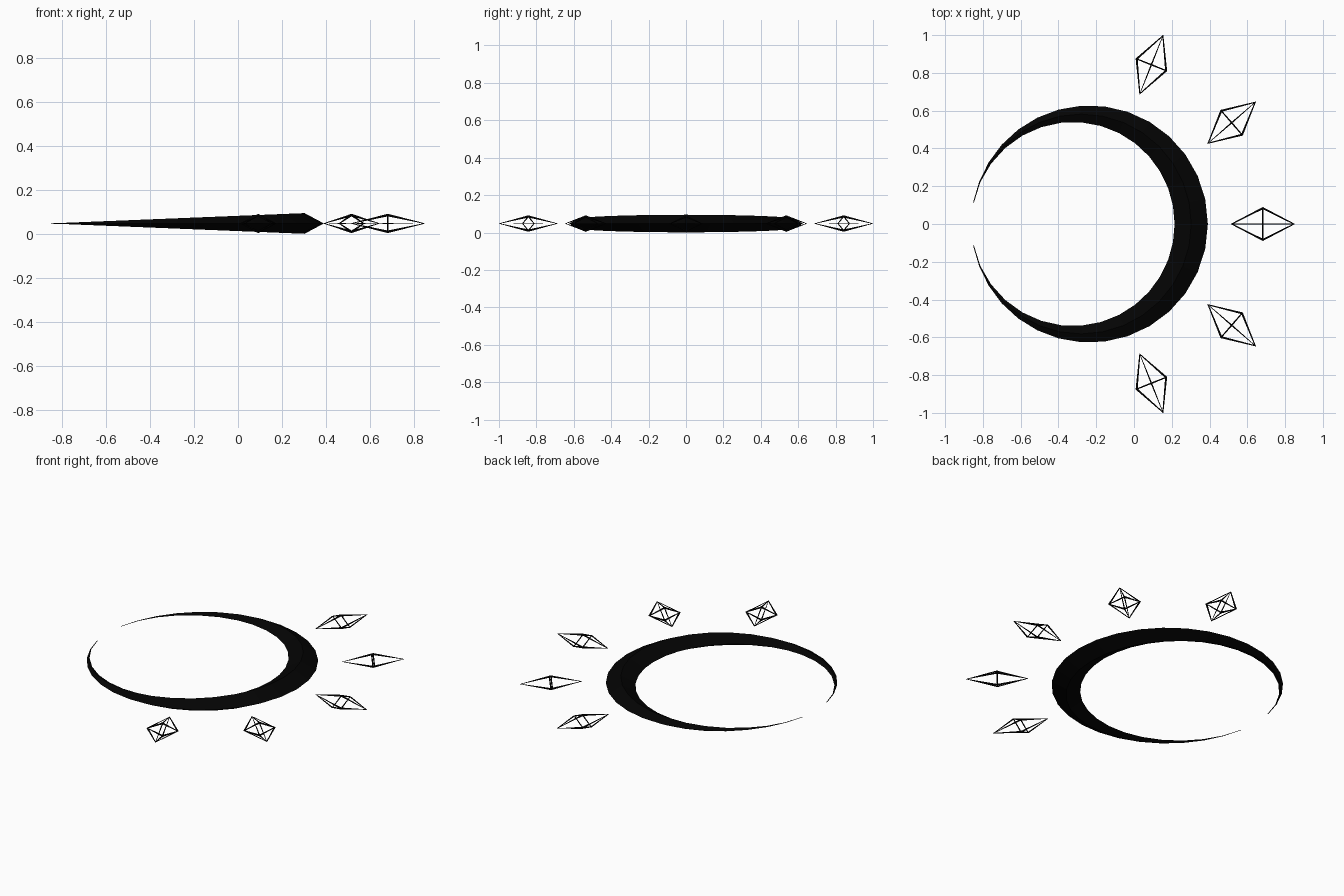
import bpy, bmesh
from math import sin, cos, pi, radians

if "Cube" in bpy.data.objects:
    bpy.data.objects.remove(bpy.data.objects["Cube"])

Z = 0.048  # mid height of everything

black = bpy.data.materials.new("black")
black.diffuse_color = (0.001, 0.001, 0.001, 1)
black.use_nodes = True
black.node_tree.nodes["Principled BSDF"].inputs["Base Color"].default_value = black.diffuse_color


def make_object(name, bm):
    bmesh.ops.recalc_face_normals(bm, faces=bm.faces)
    mesh = bpy.data.meshes.new(name)
    bm.to_mesh(mesh)
    bm.free()
    mesh.materials.append(black)
    obj = bpy.data.objects.new(name, mesh)
    bpy.context.collection.objects.link(obj)
    return obj


# Crescent: diamond section swept round a 32-step circle, tapering to both tips
def crescent(cx=-0.279, radius=0.582, steps=32):
    bm = bmesh.new()
    rings = []
    for i in range(-steps // 2 + 1, steps // 2):
        a = 2 * pi * i / steps
        t = max(0.025, (cx + radius * cos(a) + 0.86) / 1.163)
        ring = []
        for dr, dz in ((0.088, 0), (0, 0.047), (-0.088, 0), (0, -0.047)):
            r = radius + dr * t
            ring.append(bm.verts.new((cx + r * cos(a), r * sin(a), Z + dz * t)))
        rings.append(ring)
    for p, q in zip(rings, rings[1:]):
        for k in range(4):
            n = (k + 1) % 4
            bm.faces.new((p[k], p[n], q[n], q[k]))
    bm.faces.new(rings[0])
    bm.faces.new(rings[-1])
    make_object("crescent", bm)


# Ray: stretched octahedron reduced to thin edge bars
def ray(name, x, y, angle, length=0.165, width=0.084, height=0.038):
    ca, sa = cos(angle), sin(angle)
    bm = bmesh.new()

    def vert(u, v, w):
        return bm.verts.new((x + u * ca - v * sa, y + u * sa + v * ca, Z + w))

    tips = [vert(length, 0, 0), vert(-length, 0, 0)]
    belt = [vert(0, width, 0), vert(0, 0, height),
            vert(0, -width, 0), vert(0, 0, -height)]
    for tip in tips:
        for k in range(4):
            bm.faces.new((tip, belt[k], belt[(k + 1) % 4]))
    obj = make_object(name, bm)
    wire = obj.modifiers.new("edge bars", 'WIREFRAME')
    wire.thickness = 0.012
    wire.offset = 0
    wire.use_even_offset = False


crescent()
ray("ray_middle", 0.682, 0, 0)
for side, s in (("back", 1), ("front", -1)):
    ray("ray_diagonal_" + side, 0.517, s * 0.536, s * radians(41))
    ray("ray_end_" + side, 0.092, s * 0.843, s * radians(68.3))
